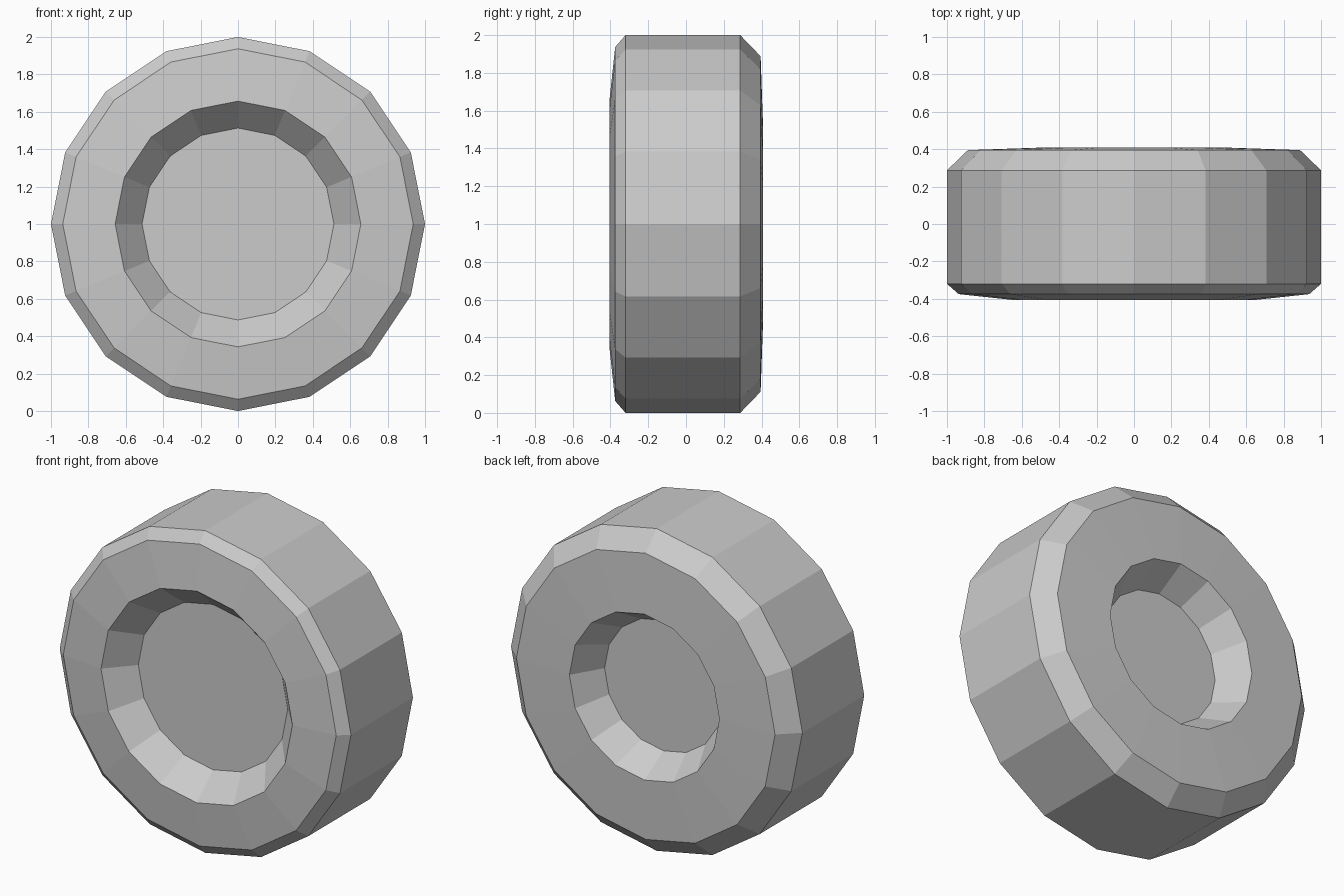
import bpy, bmesh
from math import sin, cos, tau

if "Cube" in bpy.data.objects:
    bpy.data.objects.remove(bpy.data.objects["Cube"])

SIDES = 16

# Wheel cross-section: (radius, y) from the front hub disc round to the back hub disc
PROFILE = [
    (0.513, -0.245), (0.657, -0.405), (0.937, -0.375), (1.0, -0.32),   # front
    (1.0, 0.287), (0.888, 0.395), (0.515, 0.408), (0.405, 0.22),       # back
]

bm = bmesh.new()
rings = [[bm.verts.new((r * cos(tau * i / SIDES), y, 1 + r * sin(tau * i / SIDES)))
          for i in range(SIDES)] for r, y in PROFILE]

# Tread, bevels, side walls and recesses
for a, b in zip(rings, rings[1:]):
    for i in range(SIDES):
        j = (i + 1) % SIDES
        bm.faces.new((a[i], a[j], b[j], b[i]))

# Flat hub discs
bm.faces.new(rings[0])
bm.faces.new(rings[-1])
bmesh.ops.recalc_face_normals(bm, faces=bm.faces[:])

mesh = bpy.data.meshes.new("wheel")
bm.to_mesh(mesh)
bm.free()
wheel = bpy.data.objects.new("wheel", mesh)
bpy.context.collection.objects.link(wheel)
